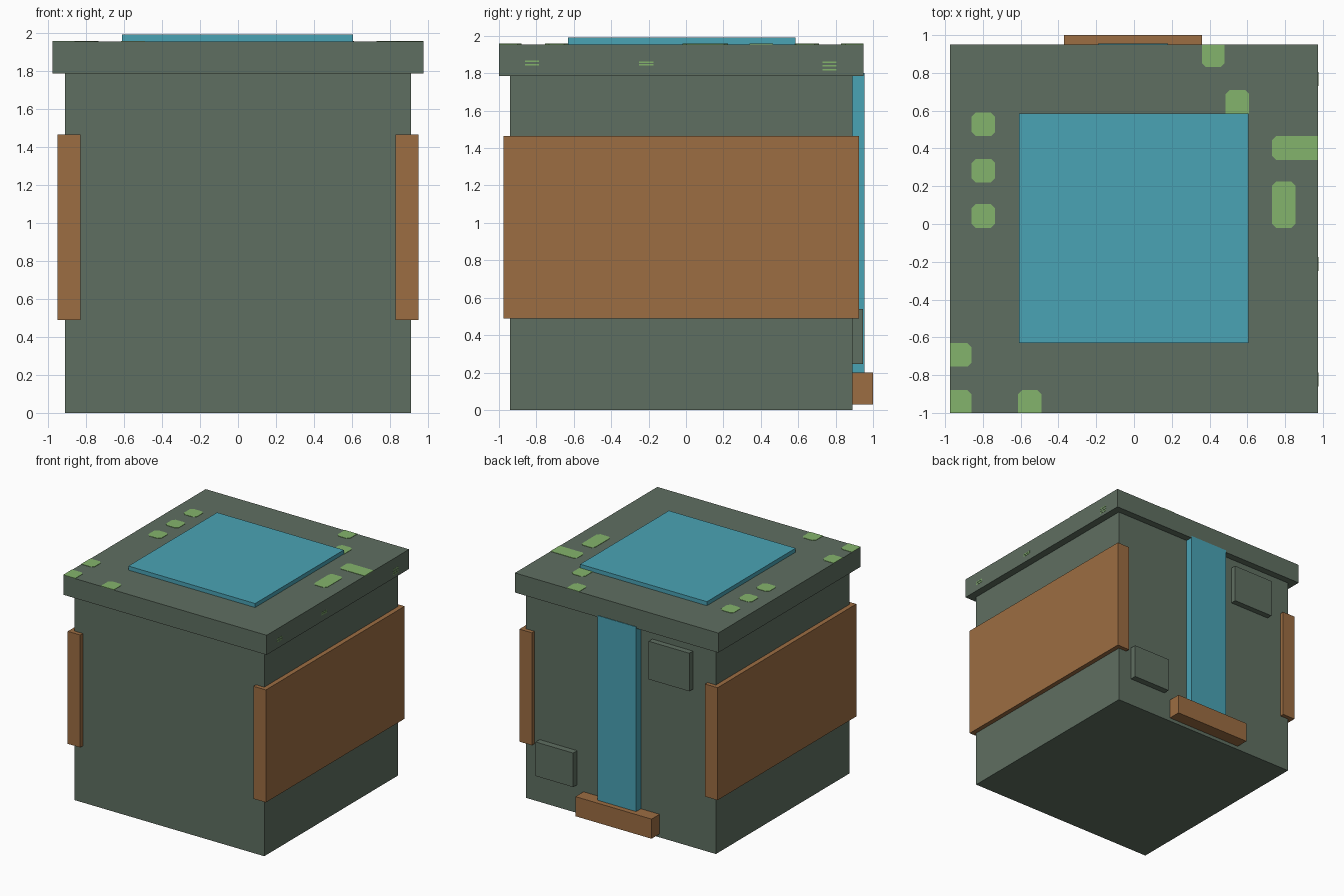
import bpy
import bmesh

cube = bpy.data.objects.get("Cube")
if cube:
    bpy.data.objects.remove(cube, do_unlink=True)


def make_material(name, rgb):
    linear = [((c / 255 + 0.055) / 1.055) ** 2.4 for c in rgb] + [1]
    mat = bpy.data.materials.new(name)
    mat.use_nodes = True
    mat.diffuse_color = linear
    bsdf = mat.node_tree.nodes["Principled BSDF"]
    bsdf.inputs["Base Color"].default_value = linear
    bsdf.inputs["Roughness"].default_value = 0.8
    return mat


grey = make_material("grey green", (95, 111, 97))
brown = make_material("brown", (156, 109, 66))
blue = make_material("teal blue", (74, 163, 181))
green = make_material("leaf green", (132, 180, 108))


def extrude_outline(name, outline, z0, z1, mat):
    """Solid prism from a counter-clockwise outline."""
    bm = bmesh.new()
    face = bm.faces.new([bm.verts.new((x, y, z0)) for x, y in outline])
    top = bmesh.ops.extrude_face_region(bm, geom=[face])
    moved = [v for v in top["geom"] if isinstance(v, bmesh.types.BMVert)]
    bmesh.ops.translate(bm, verts=moved, vec=(0, 0, z1 - z0))
    bmesh.ops.recalc_face_normals(bm, faces=bm.faces)
    mesh = bpy.data.meshes.new(name)
    bm.to_mesh(mesh)
    bm.free()
    mesh.materials.append(mat)
    obj = bpy.data.objects.new(name, mesh)
    bpy.context.collection.objects.link(obj)
    return obj


def box(name, xs, ys, zs, mat):
    (x0, x1), (y0, y1) = xs, ys
    return extrude_outline(name, [(x0, y0), (x1, y0), (x1, y1), (x0, y1)], *zs, mat)


# Main crate and its overhanging lid
LID_X, LID_FRONT, LID_BACK, LID_TOP = 0.975, -1.0, 0.95, 1.955
BACK = 0.89
box("body", (-0.91, 0.91), (-0.94, BACK), (0, 1.79), grey)
box("lid", (-LID_X, LID_X), (LID_FRONT, LID_BACK), (1.785, LID_TOP), grey)
box("top_panel", (-0.61, 0.605), (-0.63, 0.585), (LID_TOP - 0.01, 1.99), blue)

# Side boards
for side, xs in (("left", (0.83, 0.95)), ("right", (-0.95, -0.83))):
    box(side + "_side_board", xs, (-0.975, 0.925), (0.49, 1.465), brown)

# Fittings on the back
box("back_strip", (-0.19, 0.18), (BACK - 0.01, 0.955), (0.19, 1.80), blue)
box("back_ledge", (-0.37, 0.36), (BACK - 0.01, 1.0), (0.03, 0.20), brown)
box("lower_back_block", (0.42, 0.78), (BACK - 0.01, 0.945), (0.245, 0.54), grey)
box("upper_back_block", (-0.69, -0.30), (BACK - 0.01, 0.94), (1.37, 1.70), grey)


# Moss patches: clipped corners, square where they meet the lid edge
def moss(name, x0, x1, y0, y1, cut=0.022):
    outline = []
    for x, y, sx, sy in ((x0, y0, 1, 1), (x1, y0, -1, 1), (x1, y1, -1, -1), (x0, y1, 1, -1)):
        if abs(x) >= LID_X or y <= LID_FRONT or y >= LID_BACK:
            outline.append((x, y))
            continue
        pair = [(x, y + sy * cut), (x + sx * cut, y)]
        outline += pair if sx == sy else pair[::-1]
    extrude_outline(name, outline, LID_TOP - 0.003, LID_TOP + 0.003, green)


patches = [
    (0.36, 0.48, 0.83, LID_BACK), (0.485, 0.61, 0.565, 0.71),
    (0.73, LID_X, 0.34, 0.465), (0.73, 0.855, -0.02, 0.225),
    (-LID_X, -0.86, -0.755, -0.63), (-LID_X, -0.86, LID_FRONT, -0.88),
    (-0.615, -0.49, LID_FRONT, -0.88),
]
patches += [(-0.86, -0.735, y, y + 0.125) for y in (-0.02, 0.22, 0.465)]
for i, patch in enumerate(patches):
    moss(f"moss_patch_{i + 1}", *patch)

# Thin moss streaks on the left side of the lid
for y, heights in ((-0.86, (1.845, 1.865)), (-0.25, (1.845, 1.86)),
                   (0.73, (1.82, 1.84, 1.86))):
    for z in heights:
        box("moss_streak", (LID_X - 0.003, LID_X + 0.002), (y, y + 0.075),
            (z - 0.004, z + 0.004), green)
